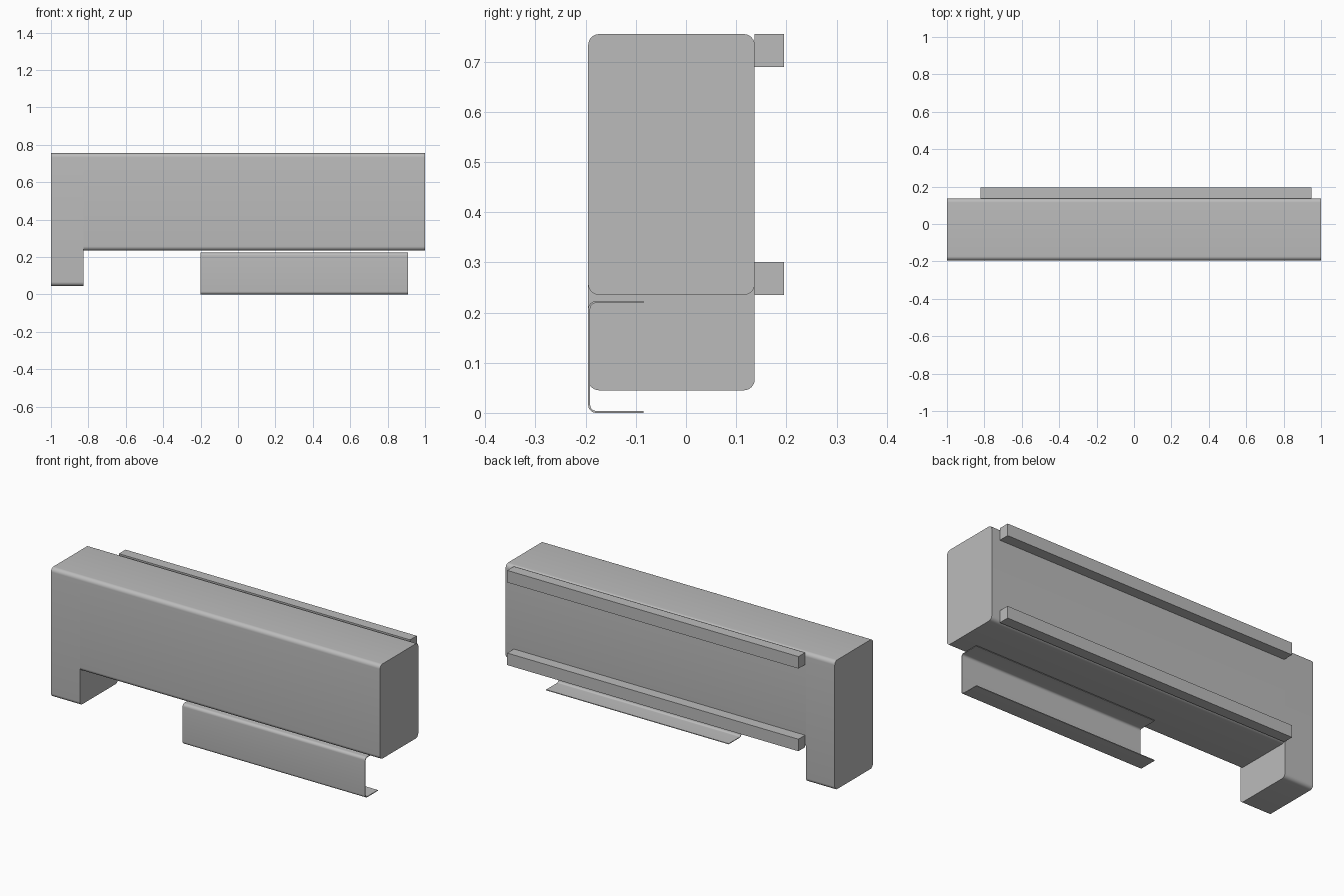
import bpy, bmesh, math

cube = bpy.data.objects.get("Cube")
if cube:
    bpy.data.objects.remove(cube, do_unlink=True)

GREY = (0.5, 0.5, 0.5, 1)
grey = bpy.data.materials.new("plain grey")
grey.use_nodes = True
grey.diffuse_color = GREY
grey.node_tree.nodes["Principled BSDF"].inputs["Base Color"].default_value = GREY


def arc(cy, cz, r, start, end, steps=8):
    """Points of an arc in the y-z plane, angles in degrees."""
    angles = [math.radians(start + (end - start) * i / steps) for i in range(steps + 1)]
    return [(cy + r * math.cos(a), cz + r * math.sin(a)) for a in angles]


def rounded_rect(y0, y1, z0, z1, r):
    return (arc(y1 - r, z0 + r, r, -90, 0) + arc(y1 - r, z1 - r, r, 0, 90)
            + arc(y0 + r, z1 - r, r, 90, 180) + arc(y0 + r, z0 + r, r, 180, 270))


def extrude_x(name, spans):
    """Extrude y-z profiles along x; spans hold (profile, x0, x1)."""
    bm = bmesh.new()
    for profile, x0, x1 in spans:
        face = bm.faces.new([bm.verts.new((x0, y, z)) for y, z in profile])
        out = bmesh.ops.extrude_face_region(bm, geom=[face], use_keep_orig=True)
        moved = [v for v in out["geom"] if isinstance(v, bmesh.types.BMVert)]
        bmesh.ops.translate(bm, verts=moved, vec=(x1 - x0, 0, 0))
    bmesh.ops.recalc_face_normals(bm, faces=bm.faces)
    mesh = bpy.data.meshes.new(name)
    bm.to_mesh(mesh)
    bm.free()
    mesh.materials.append(grey)
    obj = bpy.data.objects.new(name, mesh)
    bpy.context.collection.objects.link(obj)
    bpy.ops.object.select_all(action="DESELECT")
    obj.select_set(True)
    bpy.context.view_layer.objects.active = obj
    bpy.ops.object.shade_smooth_by_angle(angle=math.radians(30))
    return obj


FRONT, BACK, REAR = -0.195, 0.137, 0.195
BOTTOM, TOP = 0.235, 0.755
LEG_X = -0.825

# Long housing with a taller end section reaching down as a leg
extrude_x("housing", [
    (rounded_rect(FRONT, BACK, BOTTOM, TOP, 0.022), LEG_X, 1),
    (rounded_rect(FRONT, BACK, 0.045, TOP, 0.022), -1, LEG_X),
])

# Two square mounting rails on the back
for name, z in (("upper_rail", 0.689), ("lower_rail", BOTTOM)):
    rail = [(BACK, z), (REAR, z), (REAR, z + 0.066), (BACK, z + 0.066)]
    extrude_x(name, [(rail, -0.82, 0.95)])

# Thin bent-sheet channel below, open to the back
LIP, HEIGHT, R, T = -0.085, 0.223, 0.016, 0.004
outer = ([(LIP, HEIGHT)] + arc(FRONT + R, HEIGHT - R, R, 90, 180)
         + arc(FRONT + R, R, R, 180, 270) + [(LIP, 0)])
inner = ([(LIP, T)] + arc(FRONT + R, R, R - T, 270, 180)
         + arc(FRONT + R, HEIGHT - R, R - T, 180, 90) + [(LIP, HEIGHT - T)])
extrude_x("channel", [(outer + inner, -0.2, 0.91)])
